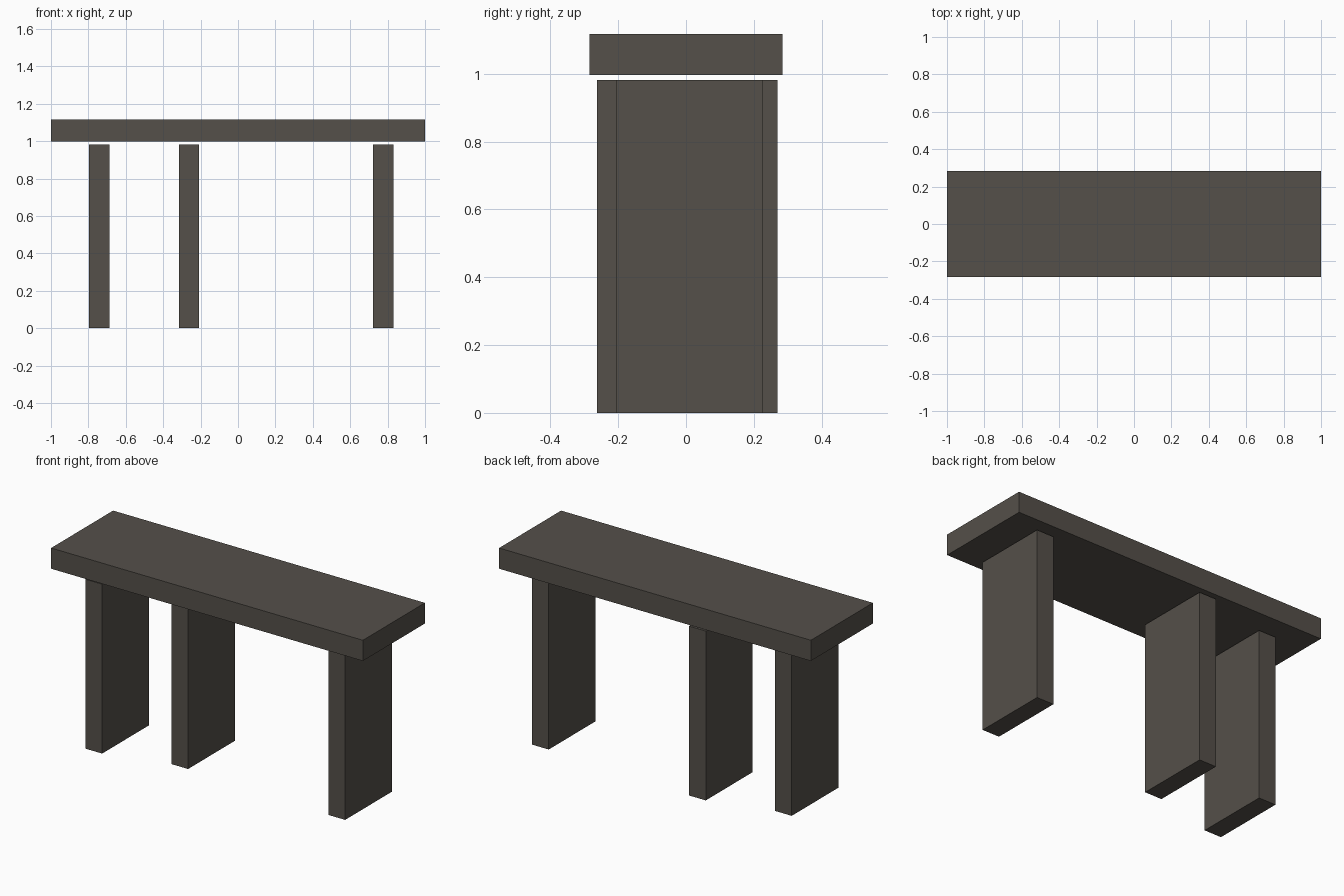
import bpy

cube = bpy.data.objects.get("Cube")
if cube:
    bpy.data.objects.remove(cube, do_unlink=True)

# Single dark stone colour
stone = bpy.data.materials.new("dark_stone")
stone.use_nodes = True
colour = (0.09, 0.08, 0.068, 1)
stone.diffuse_color = colour
bsdf = next(n for n in stone.node_tree.nodes if n.type == 'BSDF_PRINCIPLED')
bsdf.inputs["Base Color"].default_value = colour
bsdf.inputs["Roughness"].default_value = 0.9


def slab(name, centre, size):
    """Flat-sided block with its size baked into the mesh."""
    bpy.ops.mesh.primitive_cube_add(size=1, location=centre)
    obj = bpy.context.object
    obj.name = obj.data.name = name
    obj.scale = size
    bpy.ops.object.transform_apply(location=False, rotation=False, scale=True)
    obj.data.materials.append(stone)
    return obj


# Long top slab, floating just above the supports
slab("bench_top", (0, 0, 1.057), (2, 0.568, 0.12))

# Three upright supports, unevenly placed along and across the bench
LEG_SIZE = (0.108, 0.43, 0.982)
legs = {
    "right_leg": (-0.742, -0.047),
    "middle_leg": (-0.262, 0.055),
    "left_leg": (0.777, 0.01),
}
for name, (x, y) in legs.items():
    slab(name, (x, y, LEG_SIZE[2] / 2), LEG_SIZE)
